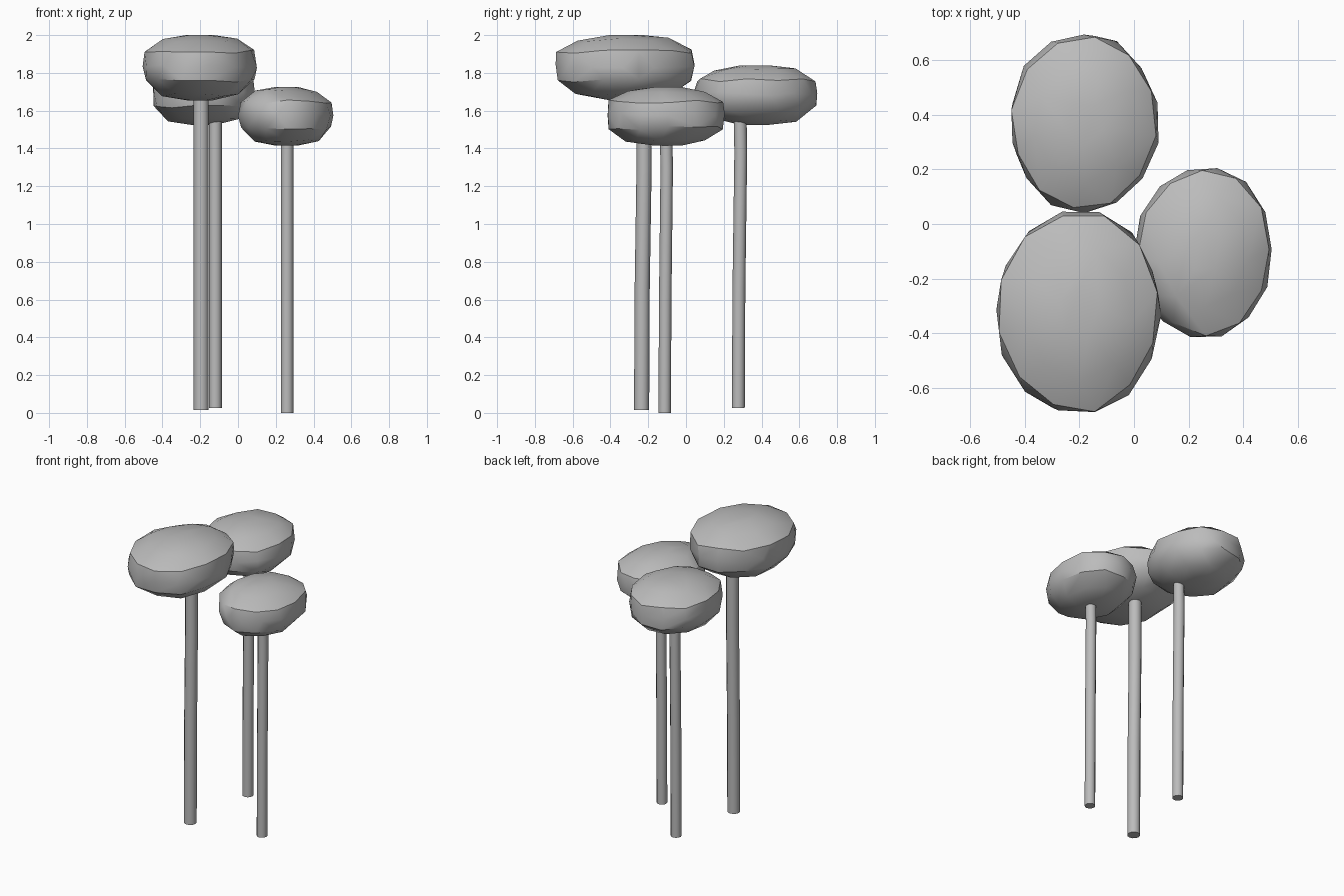
import bpy, bmesh, math, random

random.seed(4)
cube = bpy.data.objects.get("Cube")
if cube:
    bpy.data.objects.remove(cube, do_unlink=True)

# Single grey stone material
GREY = (0.5, 0.5, 0.5, 1)
grey = bpy.data.materials.new("Stone grey")
grey.use_nodes = True
grey.diffuse_color = GREY
grey.node_tree.nodes["Principled BSDF"].inputs["Base Color"].default_value = GREY


def finish(bm, name, angle):
    """Turn a bmesh into a smooth object with sharp creases."""
    bmesh.ops.recalc_face_normals(bm, faces=bm.faces)
    mesh = bpy.data.meshes.new(name)
    bm.to_mesh(mesh)
    bm.free()
    mesh.materials.append(grey)
    obj = bpy.data.objects.new(name, mesh)
    bpy.context.collection.objects.link(obj)
    bpy.ops.object.select_all(action="DESELECT")
    obj.select_set(True)
    bpy.context.view_layer.objects.active = obj
    bpy.ops.object.shade_smooth_by_angle(angle=math.radians(angle))


# Pebble section: (radius, height, number of sides)
PEBBLE = [(0.25, -1, 5), (0.68, -0.84, 9), (0.96, -0.4, 12),
          (1, 0.05, 14), (0.96, 0.5, 12), (0.66, 0.86, 9), (0.25, 1, 5)]


def pebble(name, low, high, turn):
    """Faceted oval boulder fitted into the given bounds."""
    bm = bmesh.new()
    for i, (radius, height, sides) in enumerate(PEBBLE):
        for k in range(sides):
            a = math.tau * (k + 0.5 * (i % 2)) / sides + turn
            r = radius * random.uniform(0.97, 1.02)
            h = height if abs(height) == 1 else height + random.uniform(-0.06, 0.06)
            bm.verts.new((r * math.cos(a), r * math.sin(a), h))
    hull = bmesh.ops.convex_hull(bm, input=bm.verts[:])
    loose = [v for v in hull["geom_interior"] if isinstance(v, bmesh.types.BMVert)]
    bmesh.ops.delete(bm, geom=loose, context="VERTS")
    for axis in range(3):
        values = [v.co[axis] for v in bm.verts]
        small, span = min(values), max(values) - min(values)
        for v in bm.verts:
            t = (v.co[axis] - small) / span
            v.co[axis] = low[axis] + t * (high[axis] - low[axis])
    finish(bm, name, 30)


def stem(name, radius, path, sides=12):
    """Slightly bent round pole with closed ends."""
    bm = bmesh.new()
    rings = []
    for x, y, z in path:
        rings.append([bm.verts.new((x + radius * math.cos(math.tau * k / sides),
                                    y + radius * math.sin(math.tau * k / sides), z))
                      for k in range(sides)])
    for lower, upper in zip(rings, rings[1:]):
        for k in range(sides):
            n = (k + 1) % sides
            bm.faces.new((lower[k], lower[n], upper[n], upper[k]))
    bm.faces.new(rings[0][::-1])
    bm.faces.new(rings[-1])
    finish(bm, name, 40)


# Caps
pebble("large_front_cap", (-0.505, -0.69, 1.655), (0.1, 0.045, 2.0), 0.2)
pebble("back_cap", (-0.45, 0.04, 1.525), (0.09, 0.695, 1.84), 0.9)
pebble("left_cap", (0.0, -0.415, 1.415), (0.505, 0.205, 1.725), 1.6)

# Stems
stem("large_front_stem", 0.04, [(-0.195, -0.235, 0.015), (-0.195, -0.232, 0.65),
                                (-0.195, -0.222, 1.3), (-0.195, -0.222, 1.75)])
stem("back_stem", 0.034, [(-0.12, 0.277, 0.025), (-0.12, 0.28, 0.65),
                          (-0.12, 0.29, 1.38), (-0.12, 0.286, 1.6)])
stem("left_stem", 0.033, [(0.26, -0.113, 0.0), (0.26, -0.11, 0.6),
                          (0.26, -0.102, 1.3), (0.26, -0.106, 1.5)])
